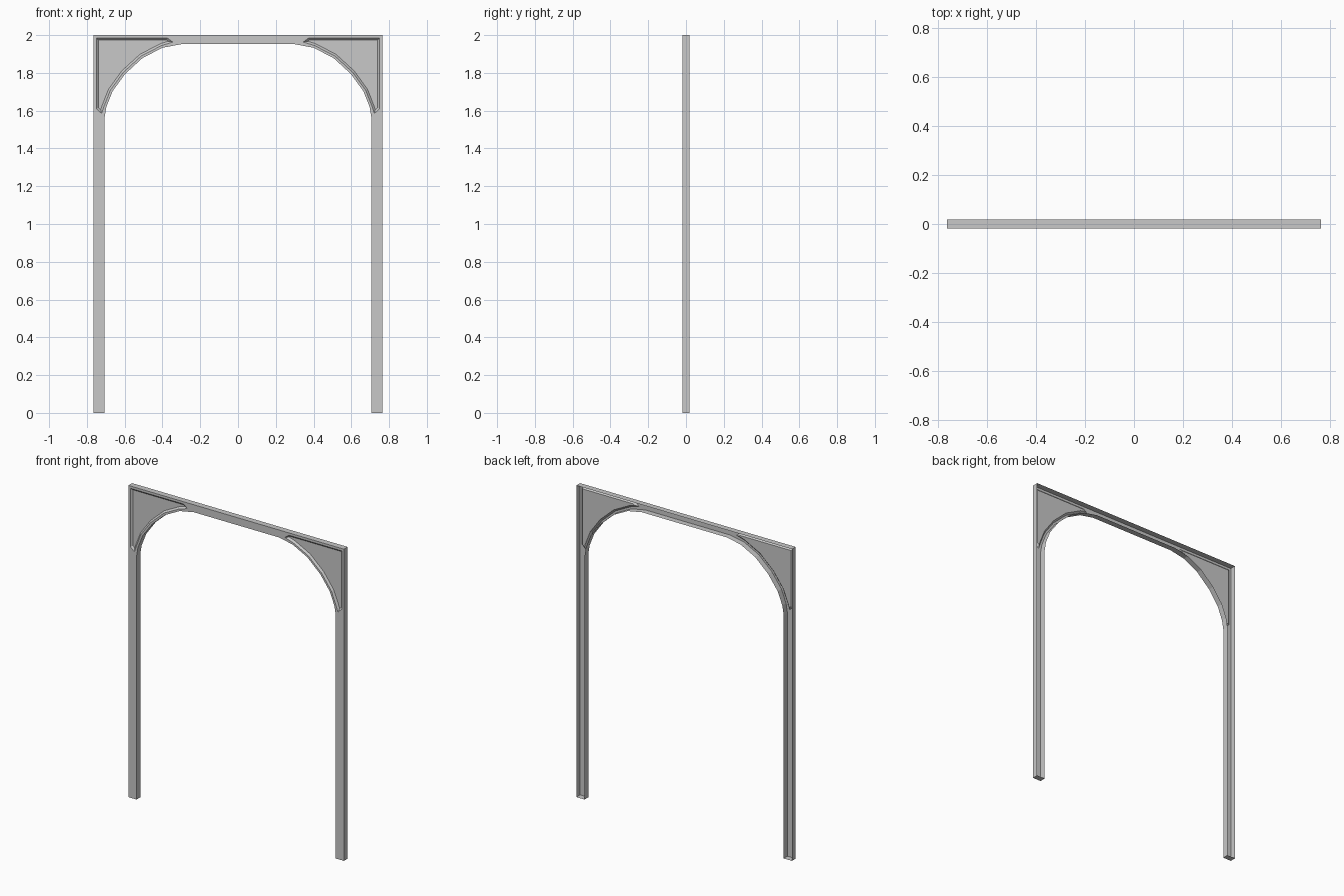
import bpy
import bmesh
from mathutils import Vector

cube = bpy.data.objects.get("Cube")
if cube:
    bpy.data.objects.remove(cube, do_unlink=True)

# Main sizes
HALF_W, HEIGHT = 0.765, 2.0
POST_IN, BAR_LOW = 0.707, 1.952
ARC_X, ARC_Z = 0.30, 1.56
FRONT, BACK = -0.019, 0.019

grey = bpy.data.materials.new("plain_grey")
grey.use_nodes = True
colour = (0.58, 0.58, 0.58, 1)
grey.diffuse_color = colour
grey.node_tree.nodes["Principled BSDF"].inputs["Base Color"].default_value = colour

# Corner arch, from the top bar down to the post
arc = [(0.40, 1.933), (0.505, 1.879), (0.597, 1.795), (0.664, 1.703), (0.697, 1.62)]


def outward(p, distance=0.013):
    centre = Vector((ARC_X, ARC_Z))
    v = Vector(p) - centre
    return tuple(centre + v * (1 + distance / v.length))


outer_ring = [(HALF_W, HEIGHT), (ARC_X, HEIGHT), (ARC_X, BAR_LOW), *arc,
              (POST_IN, ARC_Z), (HALF_W, ARC_Z)]
recess_ring = [(0.75, 1.985), (0.375, 1.985), (0.345, 1.963),
               *[outward(p) for p in arc], (0.722, 1.585), (0.75, 1.61)]
post = [(POST_IN, 0), (HALF_W, 0), (HALF_W, ARC_Z), (POST_IN, ARC_Z)]


def add_face(bm, points, side=1):
    """Face on the front plane, facing -y, mirrored when side is -1."""
    ordered = points if side == 1 else points[::-1]
    return bm.faces.new([bm.verts.new((side * x, FRONT, z)) for x, z in ordered])


def finish(bm, name):
    mesh = bpy.data.meshes.new(name)
    bm.to_mesh(mesh)
    bm.free()
    mesh.materials.append(grey)
    obj = bpy.data.objects.new(name, mesh)
    bpy.context.collection.objects.link(obj)
    return obj


# Frame: posts, top bar and corner borders as one channel, open at the back
bm = bmesh.new()
openings = []
for side in (1, -1):
    add_face(bm, post, side)
    openings.append(add_face(bm, recess_ring, side))
    for i in range(len(outer_ring)):
        j = (i + 1) % len(outer_ring)
        add_face(bm, [outer_ring[i], outer_ring[j], recess_ring[j], recess_ring[i]], side)
add_face(bm, [(-ARC_X, BAR_LOW), (ARC_X, BAR_LOW), (ARC_X, HEIGHT), (-ARC_X, HEIGHT)])
bmesh.ops.remove_doubles(bm, verts=bm.verts[:], dist=0.0005)

# Side walls of the channel
rim = [e for e in bm.edges if e.is_boundary]
walls = bmesh.ops.extrude_edge_only(bm, edges=rim)
bmesh.ops.translate(bm, vec=(0, BACK - FRONT, 0),
                    verts=[g for g in walls["geom"] if isinstance(g, bmesh.types.BMVert)])
bmesh.ops.recalc_face_normals(bm, faces=bm.faces[:])
if openings[0].normal.y > 0:
    bmesh.ops.reverse_faces(bm, faces=bm.faces[:])
bmesh.ops.delete(bm, geom=openings, context="FACES_ONLY")
finish(bm, "arch_frame")

# Recessed corner panels with sloped edges
for side, name in ((1, "left_corner_panel"), (-1, "right_corner_panel")):
    bm = bmesh.new()
    panel = add_face(bm, recess_ring, side)
    bm.normal_update()
    bmesh.ops.inset_individual(bm, faces=[panel], thickness=0.011, depth=-0.011,
                               use_even_offset=True)
    finish(bm, name)
